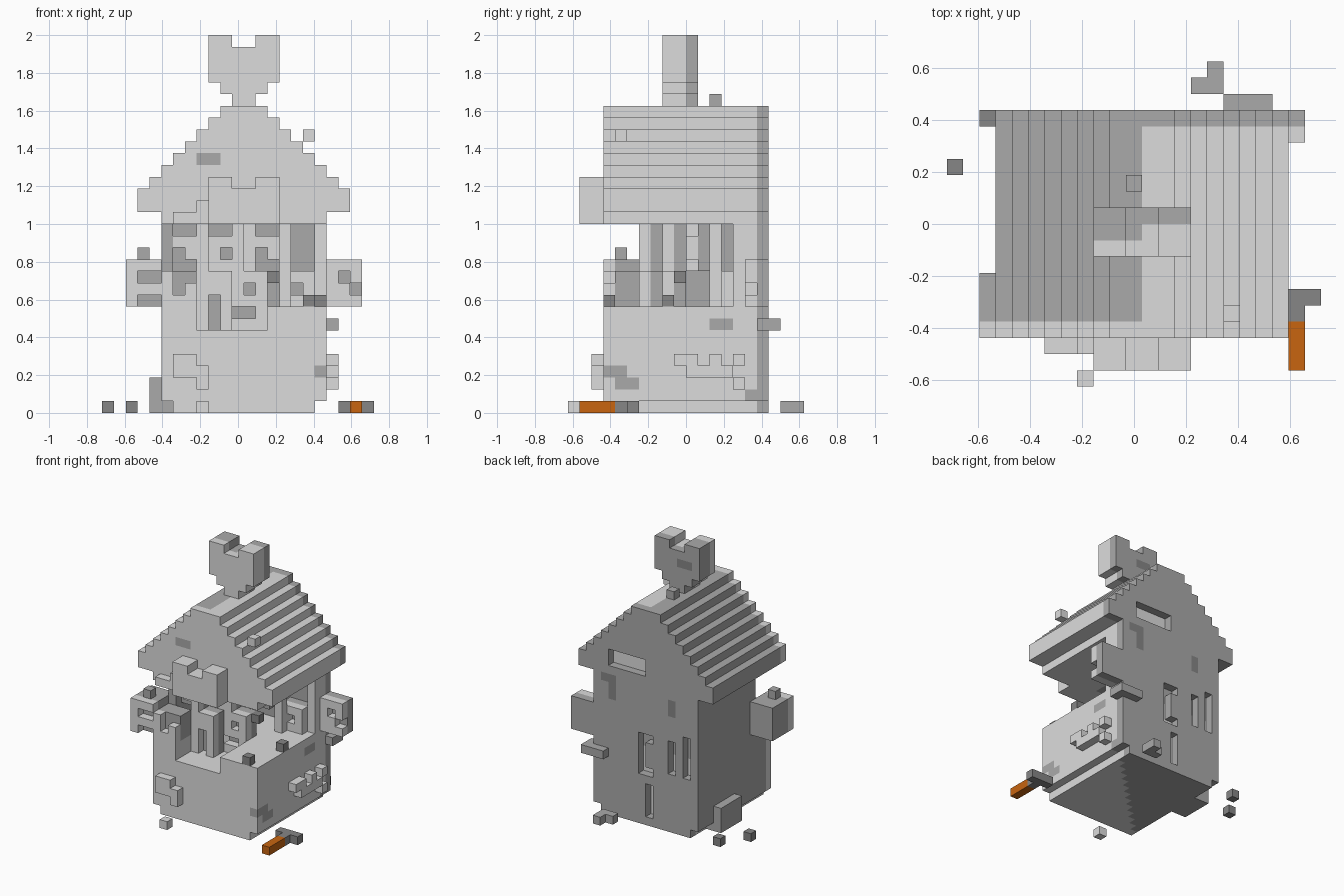
import bpy, bmesh

if "Cube" in bpy.data.objects:
    bpy.data.objects.remove(bpy.data.objects["Cube"])

# The house is made of small blocks on a 23 x 20 x 32 lattice
S = 0.0625
OX, OY = -11.5 * S, -10 * S

def material(name, rgb):
    m = bpy.data.materials.new(name)
    m.diffuse_color = (*rgb, 1)
    m.use_nodes = True
    m.node_tree.nodes["Principled BSDF"].inputs["Base Color"].default_value = m.diffuse_color
    return m

LIGHT, MID, DARK, WOOD = range(4)
MATS = [material("light stone", (0.72, 0.72, 0.72)),
        material("mid stone", (0.40, 0.40, 0.40)),
        material("dark stone", (0.24, 0.24, 0.24)),
        material("orange wood", (0.58, 0.13, 0.005))]

PARTS = []

def box(i0, i1, j0, j1, k0, k1):
    return {(i, j, k) for i in range(i0, i1) for j in range(j0, j1) for k in range(k0, k1)}

def carve(cells, *boxes):
    for b in boxes:
        cells -= box(*b)
    return cells

def part(name, cells, rule):
    PARTS.append((name, cells, rule))

def plain(m):
    return lambda c, n: m

def weathered(front, back, split, patches=()):
    """Light front layer, mid-grey back layer and mid-grey left side; patches override."""
    def rule(c, n):
        i, j, k = c
        for (b, m) in patches:
            if b[0] <= i < b[1] and b[2] <= j < b[3] and b[4] <= k < b[5]:
                return m
        if k == 0 and n[2] < 0:
            return LIGHT if (i - 12) > (j - 10) else MID
        if j == front:
            return LIGHT
        return MID if j >= back or i < split else LIGHT
    return rule

# Solid lower storey, inset at the foot, with a front recess and back slots
body = box(6, 18, 3, 17, 0, 1) | box(5, 19, 3, 17, 1, 9)
carve(body, (8, 14, 3, 10, 7, 9),
      (12, 13, 16, 17, 6, 11), (11, 12, 16, 17, 6, 7),
      (8, 9, 16, 17, 7, 9), (6, 7, 16, 17, 7, 9), (11, 12, 16, 17, 1, 5))
part("lower_storey", body, weathered(3, 16, 6, [
    ((18, 19, 3, 4, 3, 4), MID), ((18, 19, 4, 5, 3, 4), MID), ((18, 19, 4, 6, 2, 3), MID),
    ((18, 19, 12, 14, 7, 8), MID), ((18, 19, 15, 16, 0, 2), MID)]))

# Upper storey walls, open at the front right
walls = box(5, 6, 6, 17, 9, 16) | box(5, 19, 15, 17, 9, 16) | box(18, 19, 14, 17, 9, 16)
carve(walls, (12, 13, 16, 17, 9, 11), (11, 12, 16, 17, 10, 11),
      (8, 9, 16, 17, 9, 11), (6, 7, 16, 17, 9, 12))
part("upper_walls", walls, lambda c, n: LIGHT if c[0] == 18 and c[1] < 16 else
     DARK if c[1] == 16 and c[0] in (8, 16) and c[2] in (14, 15) else MID)

# Stepped gable roof
roof = box(5, 19, 3, 17, 16, 17) | box(3, 21, 3, 17, 17, 18)
for s in range(8):
    roof |= box(3 + s, 21 - s, 3, 17, 18 + s, 19 + s)
carve(roof, (12, 17, 16, 17, 18, 20))
roof |= box(17, 18, 4, 5, 23, 24)
part("roof", roof, weathered(3, 16, 12, [
    ((8, 10, 3, 4, 21, 22), MID), ((16, 18, 16, 17, 16, 17), DARK)]))
part("roof_chip", box(11, 12, 12, 13, 26, 27), plain(MID))

# Chimney widening upwards with two merlons
chimney = box(11, 13, 8, 11, 26, 27) | box(10, 14, 8, 11, 27, 28) | box(9, 15, 8, 11, 28, 32)
carve(chimney, (11, 13, 8, 11, 31, 32))
part("chimney", chimney, weathered(8, 10, 12, [((10, 12, 10, 11, 29, 30), DARK)]))

# Projecting front bay with merlons and side brackets
bay = carve(box(9, 15, 1, 3, 16, 20), (11, 13, 1, 3, 19, 20))
bay |= box(8, 9, 2, 3, 16, 18) | box(6, 8, 2, 3, 16, 17)
part("front_bay", bay, plain(LIGHT))

# Staggered niche blocks running diagonally across the gallery
def niche(name, b, dents):
    cells = box(*b)
    for (i0, i1, k0, k1) in dents:
        carve(cells, (i0, i1, b[2], b[2] + 1, k0, k1))
    part(name, cells, lambda c, n: LIGHT if c[1] == b[2] else MID)

niche("left_side_block", (2, 5, 3, 7, 9, 13), [(3, 5, 11, 12), (3, 5, 9, 10)])
niche("parapet_block", (5, 8, 3, 6, 9, 12), [(6, 7, 10, 12), (7, 8, 11, 12)])
niche("gallery_block_left", (8, 11, 6, 8, 7, 12), [(9, 10, 7, 10)])
niche("gallery_block_middle", (11, 14, 8, 10, 7, 12), [(12, 13, 10, 11), (11, 13, 8, 9)])
niche("gallery_block_right", (15, 18, 13, 15, 9, 12), [(16, 17, 10, 11)])
niche("right_side_block", (19, 22, 15, 17, 9, 13), [(20, 21, 11, 12), (21, 22, 10, 11)])
niche("upper_block_left", (6, 9, 6, 8, 12, 16), [(6, 8, 15, 16), (6, 7, 13, 14), (6, 8, 12, 13)])
niche("upper_block_middle", (9, 12, 8, 10, 12, 16), [(9, 11, 15, 16), (10, 11, 13, 14)])
niche("upper_block_right", (12, 15, 10, 12, 12, 16), [(13, 15, 15, 16), (13, 14, 13, 14), (13, 15, 12, 13)])
part("gallery_post", box(15, 16, 12, 13, 9, 16), plain(LIGHT))
part("gallery_stone", box(14, 15, 9, 10, 11, 12), plain(DARK))

# Loose and raised bricks on the walls
part("front_bricks", box(6, 8, 2, 3, 3, 5) | box(8, 9, 2, 3, 2, 4), plain(LIGHT))
part("right_bricks", box(19, 20, 9, 11, 4, 5) | box(19, 20, 12, 13, 4, 5) | box(19, 20, 14, 15, 4, 5)
     | box(19, 20, 10, 11, 3, 4) | box(19, 20, 11, 14, 3, 4) | box(19, 20, 14, 15, 2, 3), plain(LIGHT))
part("left_buttress", box(4, 5, 10, 14, 0, 3) | box(5, 6, 10, 14, 0, 1), plain(MID))
part("back_ledge", box(17, 20, 17, 18, 7, 8) | box(19, 20, 16, 17, 7, 8), plain(MID))
part("left_block_cap", box(3, 4, 4, 5, 13, 14), plain(MID))
part("floor_stones", box(18, 19, 8, 9, 9, 10) | box(17, 18, 3, 4, 9, 10), plain(DARK))

# Stones on the ground and the axe
part("front_pebble", box(8, 9, 0, 1, 0, 1), plain(LIGHT))
part("left_pebbles", box(0, 1, 13, 14, 0, 1) | box(2, 3, 16, 17, 0, 1), plain(DARK))
part("back_pebbles", box(15, 17, 18, 19, 0, 1) | box(16, 17, 19, 20, 0, 1), plain(MID))
part("axe_handle", box(21, 22, 1, 4, 0, 1), plain(WOOD))
part("axe_head", box(20, 23, 5, 6, 0, 1) | box(21, 22, 4, 5, 0, 1), plain(DARK))

# Turn the cells into meshes, keeping only faces that touch open air
OCCUPIED = set().union(*(p[1] for p in PARTS))
SIDES = {(1, 0, 0): [(1, 0, 0), (1, 1, 0), (1, 1, 1), (1, 0, 1)],
         (-1, 0, 0): [(0, 0, 0), (0, 0, 1), (0, 1, 1), (0, 1, 0)],
         (0, 1, 0): [(0, 1, 0), (0, 1, 1), (1, 1, 1), (1, 1, 0)],
         (0, -1, 0): [(0, 0, 0), (1, 0, 0), (1, 0, 1), (0, 0, 1)],
         (0, 0, 1): [(0, 0, 1), (1, 0, 1), (1, 1, 1), (0, 1, 1)],
         (0, 0, -1): [(0, 0, 0), (0, 1, 0), (1, 1, 0), (1, 0, 0)]}

for name, cells, rule in PARTS:
    bm = bmesh.new()
    verts, slots = {}, []
    for c in sorted(cells):
        for n, corners in SIDES.items():
            if (c[0] + n[0], c[1] + n[1], c[2] + n[2]) in OCCUPIED:
                continue
            ring = []
            for d in corners:
                p = (c[0] + d[0], c[1] + d[1], c[2] + d[2])
                if p not in verts:
                    verts[p] = bm.verts.new((OX + p[0] * S, OY + p[1] * S, p[2] * S))
                ring.append(verts[p])
            m = rule(c, n)
            if m not in slots:
                slots.append(m)
            bm.faces.new(ring).material_index = slots.index(m)
    mesh = bpy.data.meshes.new(name)
    bm.to_mesh(mesh)
    bm.free()
    for m in slots:
        mesh.materials.append(MATS[m])
    bpy.context.collection.objects.link(bpy.data.objects.new(name, mesh))
